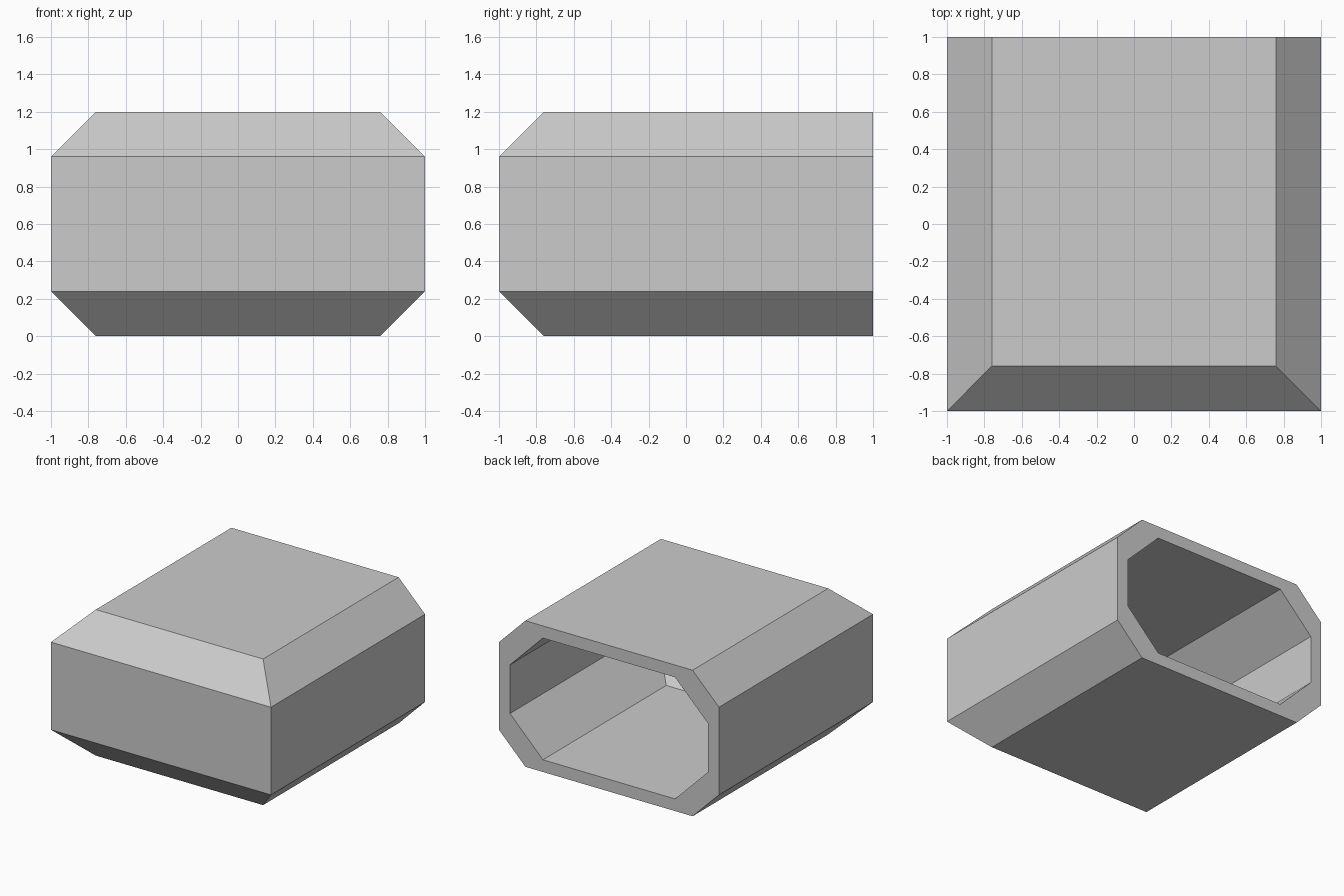
import bpy
import bmesh

if "Cube" in bpy.data.objects:
    bpy.data.objects.remove(bpy.data.objects["Cube"])

bm = bmesh.new()


def add_skin(inset, chamfer):
    """Octagonal sleeve with a chamfered closed front; returns the open back ring."""
    w, lo, hi, front = 1 - inset, inset, 1.2 - inset, -1 + inset
    c = w - chamfer
    right = [(c, lo), (w, lo + chamfer), (w, hi - chamfer), (c, hi)]
    profile = right + [(-x, z) for x, z in reversed(right)]
    back = [bm.verts.new((x, 1, z)) for x, z in profile]
    # floor and ceiling points stop one chamfer short of the front
    ends = [bm.verts.new((x, front + (chamfer if z in (lo, hi) else 0), z))
            for x, z in profile]
    for i in range(8):
        j = (i + 1) % 8
        bm.faces.new((back[i], back[j], ends[j], ends[i]))
    # front: lower chamfer, flat face, upper chamfer
    for quad in ((0, 1, 6, 7), (1, 2, 5, 6), (2, 3, 4, 5)):
        bm.faces.new([ends[k] for k in quad])
    return back


# outer skin, inner cavity and the rim joining them
outer = add_skin(0.0, 0.24)
inner = add_skin(0.1, 0.30)
for i in range(8):
    j = (i + 1) % 8
    bm.faces.new((outer[i], outer[j], inner[j], inner[i]))
bmesh.ops.recalc_face_normals(bm, faces=bm.faces)

mesh = bpy.data.meshes.new("hollow_housing")
bm.to_mesh(mesh)
bm.free()
bpy.context.collection.objects.link(bpy.data.objects.new("hollow_housing", mesh))
